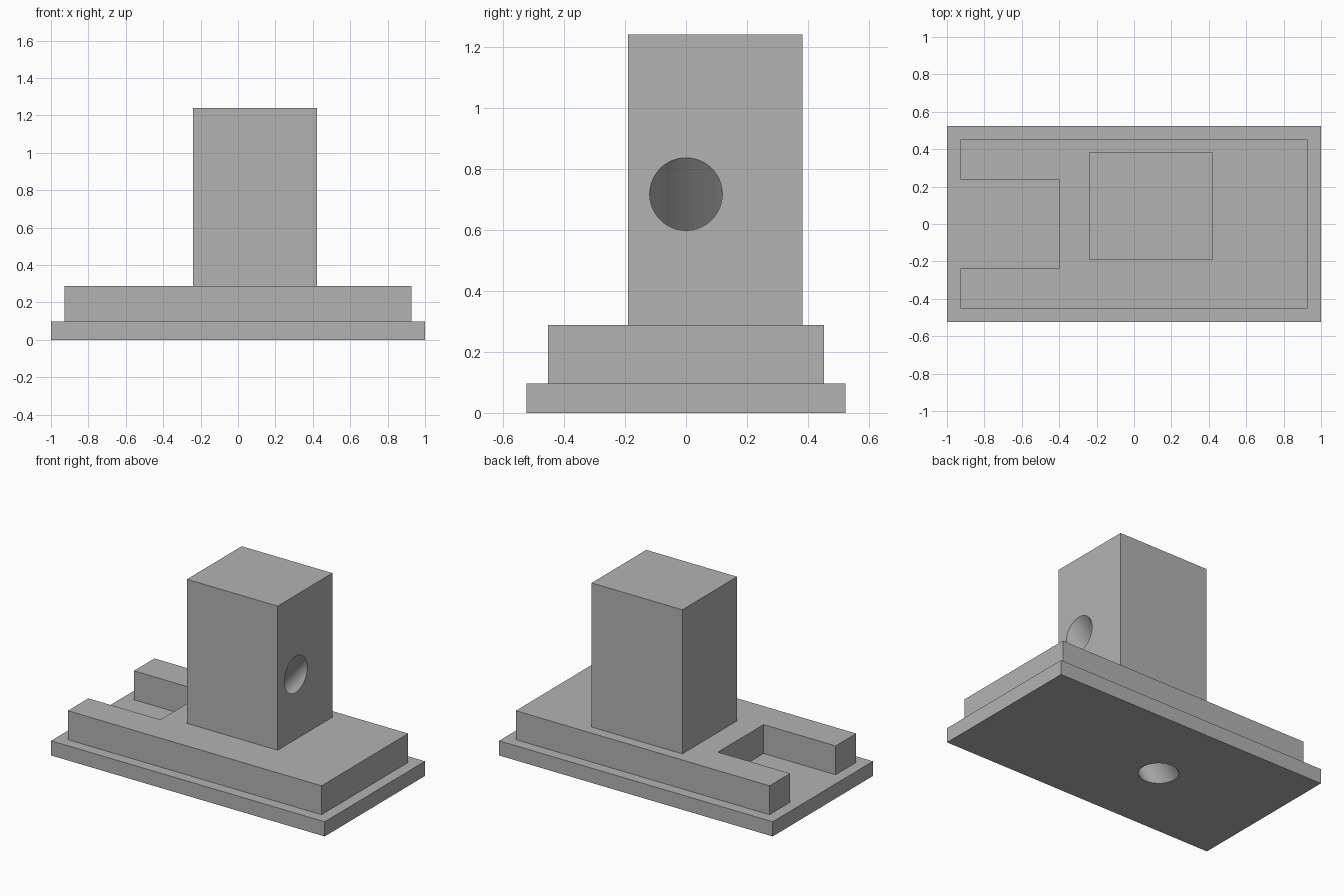
import bpy
import bmesh
from math import cos, sin, tau, radians
from mathutils import Vector

cube = bpy.data.objects.get("Cube")
if cube:
    bpy.data.objects.remove(cube)

grey = bpy.data.materials.new("plain grey")
grey.use_nodes = True
colour = (0.45, 0.45, 0.45, 1)
grey.diffuse_color = colour
grey.node_tree.nodes["Principled BSDF"].inputs["Base Color"].default_value = colour


def add_object(name, bm):
    bmesh.ops.recalc_face_normals(bm, faces=bm.faces)
    mesh = bpy.data.meshes.new(name)
    bm.to_mesh(mesh)
    bm.free()
    mesh.materials.append(grey)
    obj = bpy.data.objects.new(name, mesh)
    bpy.context.collection.objects.link(obj)
    return obj


def extrude_outline(name, outline, bottom, top):
    bm = bmesh.new()
    face = bm.faces.new([bm.verts.new((x, y, bottom)) for x, y in outline])
    raised = bmesh.ops.extrude_face_region(bm, geom=[face], use_keep_orig=True)
    verts = [g for g in raised["geom"] if isinstance(g, bmesh.types.BMVert)]
    bmesh.ops.translate(bm, verts=verts, vec=(0, 0, top - bottom))
    return add_object(name, bm)


def rectangle(x0, x1, y0, y1):
    return [(x0, y0), (x1, y0), (x1, y1), (x0, y1)]


PLATE_TOP, BLOCK_TOP, TOWER_TOP = 0.097, 0.288, 1.24
TOWER_FACE = 0.423

# Stacked solids: flat plate, notched block and offset tower
base_plate = extrude_outline("base_plate", rectangle(-1, 1, -0.523, 0.523), 0, PLATE_TOP)
notched_block = extrude_outline("notched_block", [
    (-0.927, -0.452), (0.927, -0.452), (0.927, 0.452), (-0.927, 0.452),
    (-0.927, 0.238), (-0.4, 0.238), (-0.4, -0.238), (-0.927, -0.238)],
    PLATE_TOP, BLOCK_TOP)
tower = extrude_outline("tower", rectangle(-0.24, TOWER_FACE, -0.19, 0.381), BLOCK_TOP, TOWER_TOP)

# Slanted channel: round mouth in the tower side, round mouth in the underside
SIDES, RADIUS, OVERSHOOT = 64, 0.119, 0.1
bm = bmesh.new()
rings = [[], []]
for i in range(SIDES):
    c, s = RADIUS * cos(tau * i / SIDES), RADIUS * sin(tau * i / SIDES)
    low = Vector((-0.19 - c, s, 0))
    high = Vector((TOWER_FACE, s, 0.717 + c))
    rings[0].append(bm.verts.new(low.lerp(high, -OVERSHOOT)))
    rings[1].append(bm.verts.new(low.lerp(high, 1 + OVERSHOOT)))
for i in range(SIDES):
    j = (i + 1) % SIDES
    bm.faces.new((rings[0][i], rings[0][j], rings[1][j], rings[1][i]))
for ring in rings:
    bm.faces.new(ring)
cutter = add_object("channel_cutter", bm)
cutter.hide_render = True

# Cut the channel through every solid
for part in (base_plate, notched_block, tower):
    cut = part.modifiers.new("channel", 'BOOLEAN')
    cut.operation = 'DIFFERENCE'
    cut.solver = 'EXACT'
    cut.object = cutter
    bpy.ops.object.select_all(action='DESELECT')
    part.select_set(True)
    bpy.context.view_layer.objects.active = part
    bpy.ops.object.modifier_apply(modifier=cut.name)
    bpy.ops.object.shade_smooth_by_angle(angle=radians(30))

bpy.data.objects.remove(cutter)
